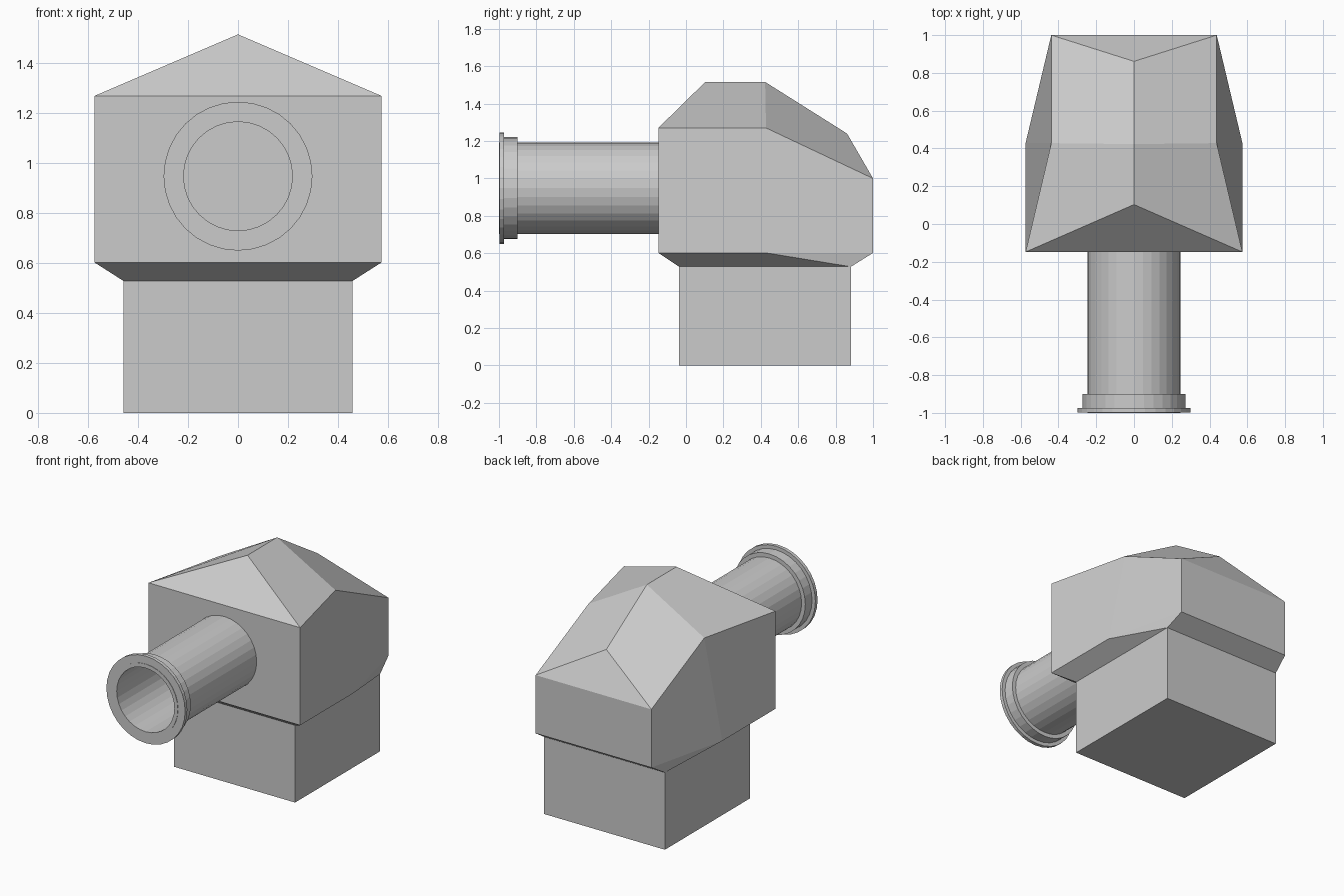
import bpy, bmesh
from math import sin, cos, tau

if "Cube" in bpy.data.objects:
    bpy.data.objects.remove(bpy.data.objects["Cube"])

PIPE_Z = 0.948
SIDES = 32


def finish(name, bm):
    bmesh.ops.recalc_face_normals(bm, faces=bm.faces)
    mesh = bpy.data.meshes.new(name)
    bm.to_mesh(mesh)
    bm.free()
    obj = bpy.data.objects.new(name, mesh)
    bpy.context.collection.objects.link(obj)
    return obj


def ring(name, r_in, r_out, y0, y1):
    """Hollow cylinder lying along y."""
    bm = bmesh.new()
    profile = [(r_in, y0), (r_out, y0), (r_out, y1), (r_in, y1)]
    loops = [[bm.verts.new((r * cos(tau * i / SIDES), y, PIPE_Z + r * sin(tau * i / SIDES)))
              for i in range(SIDES)] for r, y in profile]
    for k in range(4):
        a, b = loops[k], loops[(k + 1) % 4]
        for i in range(SIDES):
            j = (i + 1) % SIDES
            bm.faces.new((a[i], a[j], b[j], b[i]))
    return finish(name, bm)


# Housing: points on the right side, mirrored to the left, plus the roof ridge
side = {
    "base_f": (0.458, -0.037, 0.0), "base_b": (0.458, 0.882, 0.0),
    "neck_f": (0.458, -0.037, 0.528), "neck_b": (0.458, 0.882, 0.528),
    "low_f": (0.574, -0.148, 0.602), "low_m": (0.574, 0.428, 0.602), "low_b": (0.438, 1.0, 0.602),
    "eave_f": (0.574, -0.148, 1.27), "eave_m": (0.438, 0.428, 1.27), "eave_b": (0.438, 1.0, 1.0),
}
ridge = {"ridge_f": (0, 0.103, 1.516), "ridge_m": (0, 0.423, 1.516), "ridge_b": (0, 0.861, 1.24)}

bm = bmesh.new()
mid = {k: bm.verts.new(p) for k, p in ridge.items()}
right = {k: bm.verts.new(p) for k, p in side.items()} | mid
left = {k: bm.verts.new((-x, y, z)) for k, (x, y, z) in side.items()} | mid

# Faces that occur once per side
for v in (right, left):
    for face in ("base_f base_b neck_b neck_f",
                 "neck_f neck_b low_m low_f",
                 "neck_b low_b low_m",
                 "low_f low_m eave_m eave_f",
                 "low_m low_b eave_b eave_m",
                 "eave_f eave_m ridge_m ridge_f",
                 "eave_m eave_b ridge_b ridge_m"):
        bm.faces.new([v[k] for k in face.split()])

# Faces that span both sides: front, back and underside
for a, b in (("base_f", "base_b"), ("base_f", "neck_f"), ("base_b", "neck_b"),
             ("neck_f", "low_f"), ("neck_b", "low_b"),
             ("low_f", "eave_f"), ("low_b", "eave_b")):
    bm.faces.new((left[a], right[a], right[b], left[b]))
for e, r in (("eave_f", "ridge_f"), ("eave_b", "ridge_b")):
    bm.faces.new((left[e], right[e], mid[r]))
finish("housing", bm)

# Pipe with end flange and collar
ring("pipe", 0.218, 0.245, -1.0, -0.145)
ring("pipe_flange", 0.243, 0.298, -0.997, -0.973)
ring("pipe_collar", 0.243, 0.273, -0.975, -0.9)
